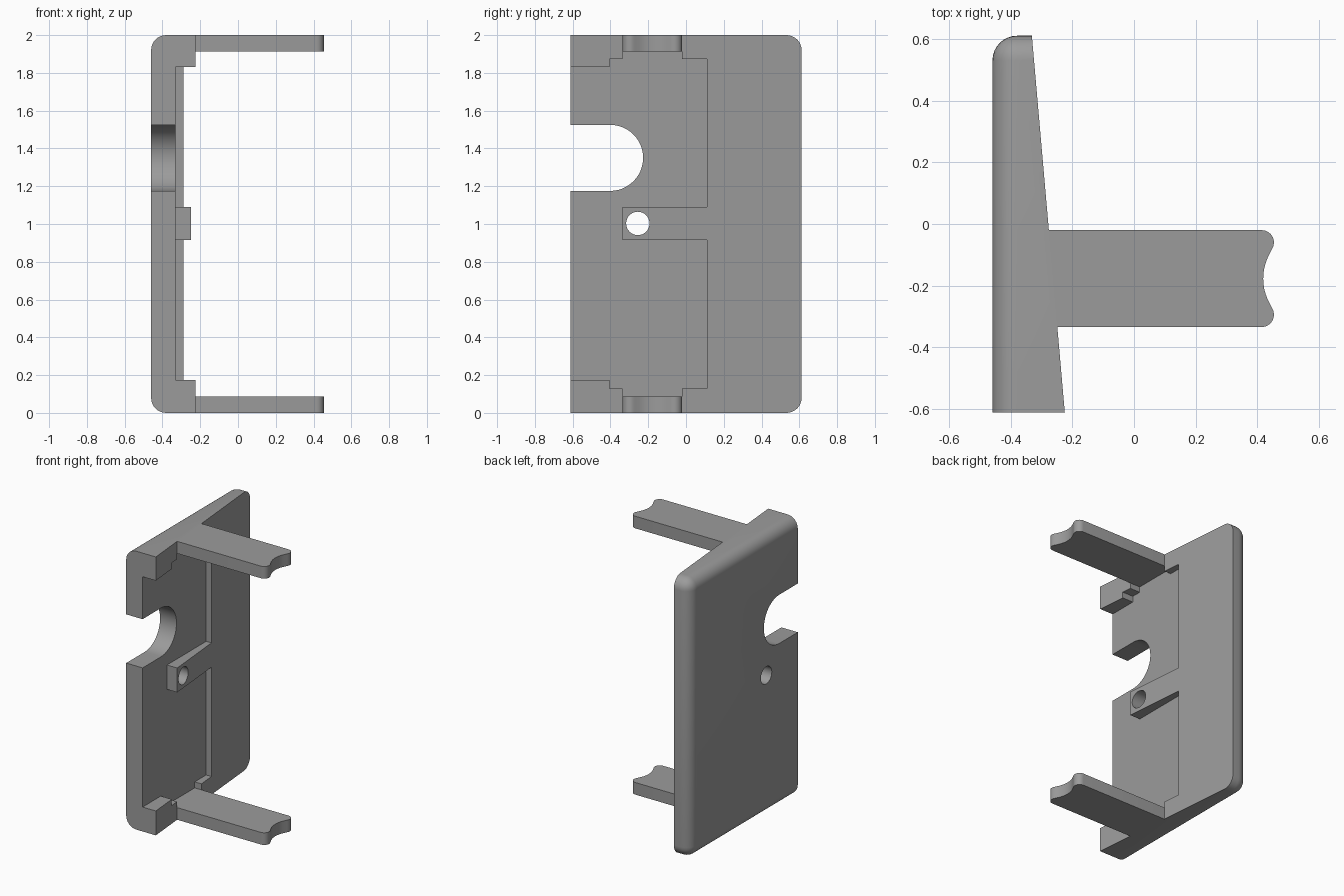
import bpy, bmesh, math
from mathutils import Vector

if "Cube" in bpy.data.objects:
    bpy.data.objects.remove(bpy.data.objects["Cube"])

L, F, B, H = -0.46, -0.612, 0.612, 2.0      # left, front, back, height
ARM_F, ARM_B, ARM_T = -0.335, -0.02, 0.087  # arm front, back, thickness
POCKET_X = -0.33

def slant(y):
    """x of the sloping inner face at depth y"""
    return -0.225 + (y - F) / (B - F) * -0.107

def arc(cx, cy, r, a0, a1, n):
    return [(cx + r * math.cos(math.radians(a0 + (a1 - a0) * i / n)),
             cy + r * math.sin(math.radians(a0 + (a1 - a0) * i / n))) for i in range(n + 1)]

def prism(name, pts, axis, lo, hi):
    """Extrude a closed outline: axis z takes (x, y), axis x takes (y, z)."""
    bm = bmesh.new()
    place = (lambda p: (p[0], p[1], lo)) if axis == 'z' else (lambda p: (lo, p[0], p[1]))
    face = bm.faces.new([bm.verts.new(place(p)) for p in pts])
    ext = bmesh.ops.extrude_face_region(bm, geom=[face])
    move = Vector((0, 0, hi - lo)) if axis == 'z' else Vector((hi - lo, 0, 0))
    bmesh.ops.translate(bm, vec=move, verts=[g for g in ext['geom'] if isinstance(g, bmesh.types.BMVert)])
    bmesh.ops.recalc_face_normals(bm, faces=bm.faces)
    me = bpy.data.meshes.new(name)
    bm.to_mesh(me)
    bm.free()
    ob = bpy.data.objects.new(name, me)
    bpy.context.collection.objects.link(ob)
    return ob

# Bracket outline from above: plate plus arm with a cupped, round-cornered tip
mid = (ARM_F + ARM_B) / 2
tip_front = arc(0.415, ARM_F + 0.04, 0.04, -90, 34.7, 8)
tip_back = arc(0.415, ARM_B - 0.04, 0.04, -34.7, 90, 8)
cup = arc(0.585, mid, 0.165, 214.7, 145.3, 12)[1:-1]
outline = ([(L, F), (slant(F), F), (slant(ARM_F), ARM_F)] + tip_front + cup + tip_back +
           [(slant(ARM_B), ARM_B), (slant(B), B), (L, B)])
bracket = prism("bracket", outline, 'z', 0, H)

# Round the outer plate edges
bm = bmesh.new()
bm.from_mesh(bracket.data)

def on_outer_edge(e):
    a, b = (v.co for v in e.verts)
    left = abs(a.x - L) < 1e-4 and abs(b.x - L) < 1e-4
    back = abs(a.y - B) < 1e-4 and abs(b.y - B) < 1e-4
    level = abs(a.z - b.z) < 1e-4
    return (left and back) or ((left or back) and level)

bmesh.ops.bevel(bm, geom=[e for e in bm.edges if on_outer_edge(e)], offset=0.08,
                offset_type='OFFSET', segments=8, profile=0.5, affect='EDGES')
bm.to_mesh(bracket.data)
bm.free()

# Gap between the two arms
y0, y1, e = ARM_F - 0.05, ARM_B + 0.05, 0.0004
gap = prism("arm_gap_cutter", [(slant(y0) + e, y0), (0.7, y0), (0.7, y1), (slant(y1) + e, y1)],
            'z', ARM_T, H - ARM_T)

# Stepped pocket, leaving a boss in the middle
pocket = prism("pocket_cutter", [
    (-0.8, 0.175), (-0.405, 0.175), (-0.405, 0.13), (ARM_F, 0.13), (ARM_F, ARM_T),
    (ARM_B, ARM_T), (ARM_B, 0.13), (0.11, 0.13), (0.11, 0.915), (ARM_F, 0.915),
    (ARM_F, 1.09), (0.11, 1.09), (0.11, 1.873), (ARM_B, 1.873), (ARM_B, H - ARM_T),
    (ARM_F, H - ARM_T), (ARM_F, 1.873), (-0.405, 1.873), (-0.405, 1.83), (-0.8, 1.83)],
    'x', POCKET_X, 0.8)

# Round-ended notch and screw hole
notch = prism("notch_cutter", [(-0.8, 1.175)] + arc(-0.402, 1.35, 0.175, -90, 90, 24) + [(-0.8, 1.525)],
              'x', -0.7, -0.1)
hole = prism("hole_cutter", arc(-0.255, 1.003, 0.062, 0, 360, 32)[:-1], 'x', -0.7, 0.1)

for cutter in (gap, pocket, notch, hole):
    cutter.hide_render = True
    cutter.hide_set(True)
    mod = bracket.modifiers.new(cutter.name, 'BOOLEAN')
    mod.operation, mod.solver, mod.object = 'DIFFERENCE', 'EXACT', cutter

# Apply the cuts, then shade smooth with sharp edges
bpy.context.view_layer.update()
cut = bpy.data.meshes.new_from_object(bracket.evaluated_get(bpy.context.evaluated_depsgraph_get()))
bracket.modifiers.clear()
bracket.data = cut
for cutter in (gap, pocket, notch, hole):
    bpy.data.objects.remove(cutter)

grey = bpy.data.materials.new("mid grey")
grey.diffuse_color = (0.33, 0.33, 0.33, 1)
grey.use_nodes = True
grey.node_tree.nodes["Principled BSDF"].inputs["Base Color"].default_value = grey.diffuse_color
bracket.data.materials.clear()
bracket.data.materials.append(grey)
bpy.context.view_layer.objects.active = bracket
bracket.select_set(True)
bpy.ops.object.shade_smooth_by_angle(angle=math.radians(30))
